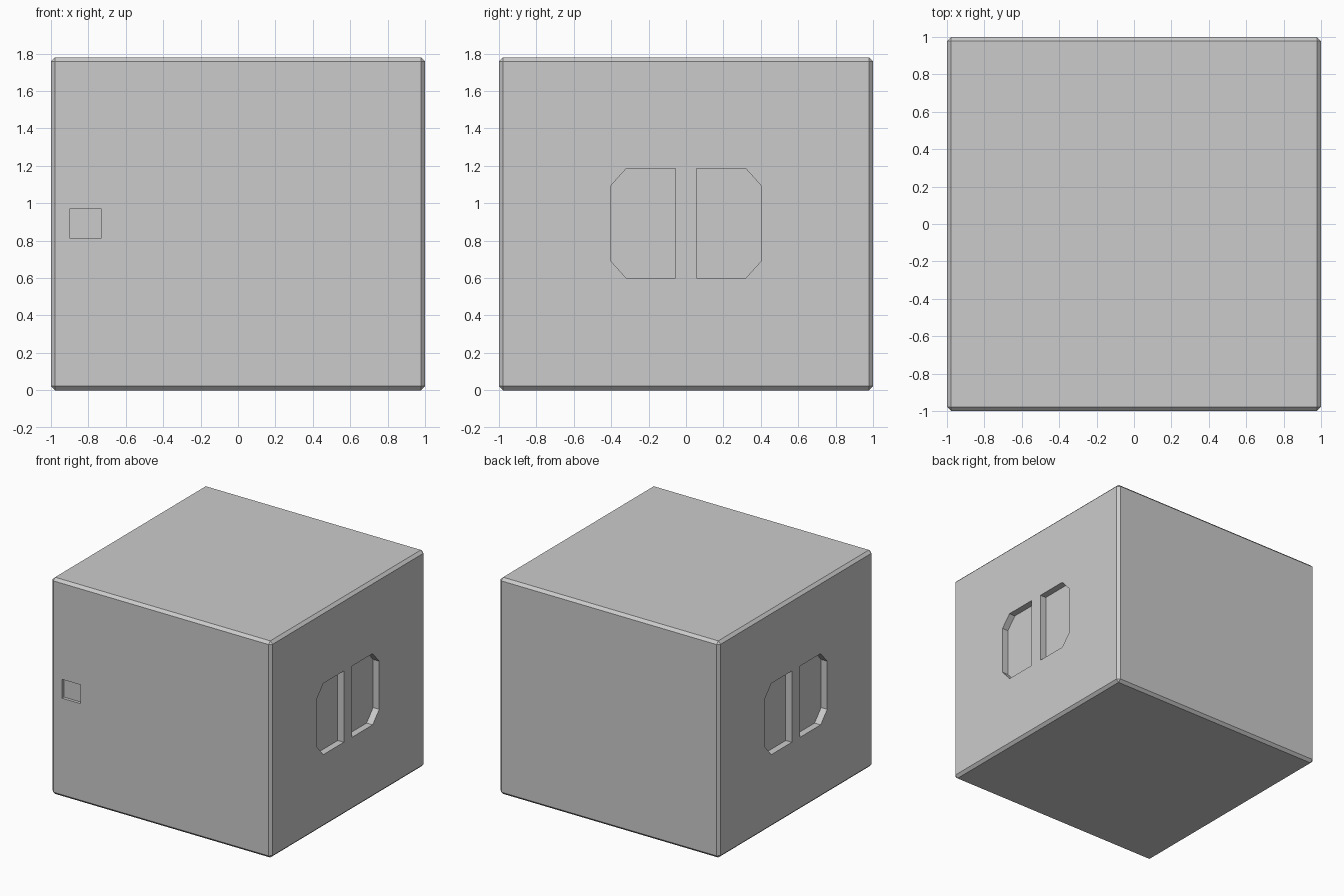
import bpy, bmesh

if "Cube" in bpy.data.objects:
    bpy.data.objects.remove(bpy.data.objects["Cube"])

H = 1.78          # body height
GRIP_DEPTH = 0.055
PORT_DEPTH = 0.025


def prism(name, outline, direction):
    """Solid made by sweeping a closed outline along a direction."""
    bm = bmesh.new()
    face = bm.faces.new([bm.verts.new(p) for p in outline])
    swept = bmesh.ops.extrude_face_region(bm, geom=[face])["geom"]
    verts = [g for g in swept if isinstance(g, bmesh.types.BMVert)]
    bmesh.ops.translate(bm, vec=direction, verts=verts)
    bmesh.ops.recalc_face_normals(bm, faces=bm.faces)
    mesh = bpy.data.meshes.new(name)
    bm.to_mesh(mesh)
    bm.free()
    obj = bpy.data.objects.new(name, mesh)
    bpy.context.collection.objects.link(obj)
    obj.hide_render = True
    return obj


# Main crate body with narrow chamfered edges
bpy.ops.mesh.primitive_cube_add(size=2, location=(0, 0, H / 2))
body = bpy.context.object
body.name = "crate_body"
body.scale.z = H / 2
bpy.ops.object.transform_apply(location=True, scale=True)
bevel = body.modifiers.new("chamfer", 'BEVEL')
bevel.width = 0.022
bevel.segments = 1

# Paired hand grips on both sides, outer corners cut off
half = [(0.055, 0.60), (0.32, 0.60), (0.405, 0.695),
        (0.405, 1.09), (0.32, 1.185), (0.055, 1.185)]
cutters = []
for side in (-1, 1):
    for hand in (-1, 1):
        outline = [(side * (1 - GRIP_DEPTH), hand * y, z) for y, z in half]
        cutters.append(prism("grip_cutter", outline, (side * 0.2, 0, 0)))

# Small square recess on the front
port = [(-0.90, 0.815), (-0.73, 0.815), (-0.73, 0.97), (-0.90, 0.97)]
cutters.append(prism("port_cutter",
                     [(x, -1 + PORT_DEPTH, z) for x, z in port], (0, -0.2, 0)))

for cutter in cutters:
    cut = body.modifiers.new("recess", 'BOOLEAN')
    cut.operation = 'DIFFERENCE'
    cut.solver = 'EXACT'
    cut.object = cutter

# Bake the modifiers and remove the cutters
bpy.context.view_layer.objects.active = body
for mod in list(body.modifiers):
    bpy.ops.object.modifier_apply(modifier=mod.name)
for cutter in cutters:
    bpy.data.objects.remove(cutter)
